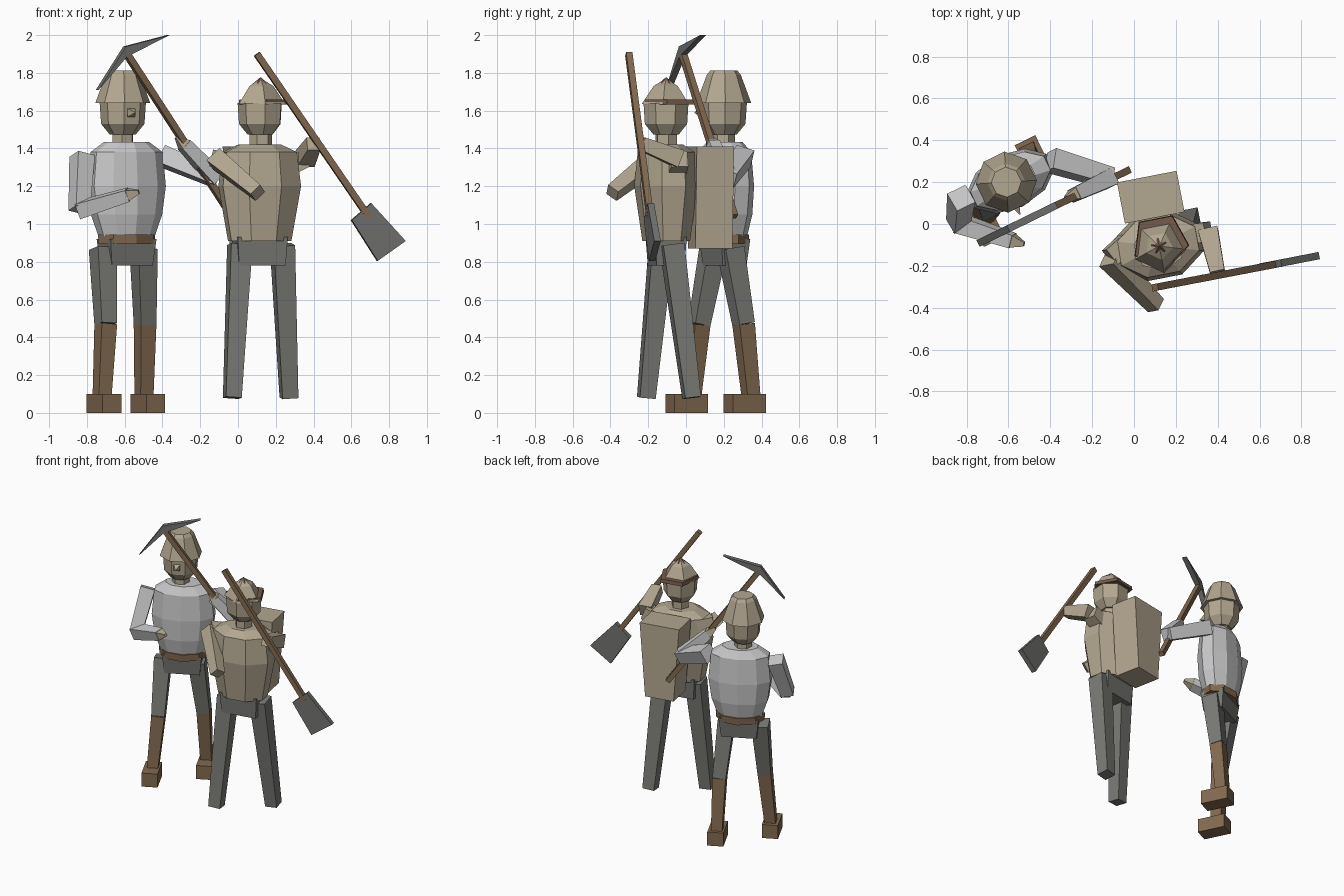
import bpy, bmesh, math
from mathutils import Vector, Matrix

if "Cube" in bpy.data.objects:
    bpy.data.objects.remove(bpy.data.objects["Cube"])

def mat(name, r, g, b):
    m = bpy.data.materials.new(name)
    m.diffuse_color = (r, g, b, 1)
    m.use_nodes = True
    m.node_tree.nodes["Principled BSDF"].inputs["Base Color"].default_value = m.diffuse_color
    return m

TAN = mat("tan", 0.45, 0.385, 0.28)
SHIRT = mat("light_grey", 0.58, 0.58, 0.59)
GREY = mat("trouser_grey", 0.19, 0.19, 0.175)
STEEL = mat("steel_grey", 0.165, 0.165, 0.16)
BROWN = mat("leather_brown", 0.225, 0.142, 0.08)
DARK = mat("dark_brown", 0.18, 0.105, 0.072)

def finish(name, bm, material):
    bmesh.ops.recalc_face_normals(bm, faces=bm.faces)
    me = bpy.data.meshes.new(name)
    bm.to_mesh(me)
    bm.free()
    me.materials.append(material)
    ob = bpy.data.objects.new(name, me)
    bpy.context.collection.objects.link(ob)
    return ob

def bridge(name, rings, material):
    """Skin a list of closed rings and cap both ends."""
    bm = bmesh.new()
    vs = [[bm.verts.new(p) for p in r] for r in rings]
    n = len(vs[0])
    for a, b in zip(vs, vs[1:]):
        for i in range(n):
            j = (i + 1) % n
            bm.faces.new((a[i], a[j], b[j], b[i]))
    bm.faces.new(vs[0])
    bm.faces.new(vs[-1])
    return finish(name, bm, material)

def loft(name, centre, rot, sides, profile, material, phase=0.0):
    """Upright faceted body; profile rows are (rx, ry, z)."""
    R = Matrix.Rotation(math.radians(rot), 3, 'Z')
    rings = []
    for rx, ry, z in profile:
        ring = []
        for i in range(sides):
            a = math.radians(phase) + math.tau * i / sides
            ring.append(R @ Vector((rx * math.cos(a), ry * math.sin(a), 0))
                        + Vector((centre[0], centre[1], z)))
        rings.append(ring)
    return bridge(name, rings, material)

def box(name, centre, rot, profile, material):
    """Upright block; profile rows are (width, depth, z)."""
    k = math.sqrt(0.5)
    return loft(name, centre, rot, 4, [(w * k, d * k, z) for w, d, z in profile], material, 45)

def limb(name, p0, p1, w0, w1, rot, material):
    """Square tapered bar between two points."""
    p0, p1 = Vector(p0), Vector(p1)
    d = (p1 - p0).normalized()
    ref = Matrix.Rotation(math.radians(rot), 3, 'Z') @ Vector((0, -1, 0))
    if abs(d.dot(ref)) > 0.8:
        ref = Vector((0, 0, 1))
    u = d.cross(ref).normalized()
    v = d.cross(u)
    rings = [[p + (u * a + v * b) * w / 2 for a, b in ((1, 1), (-1, 1), (-1, -1), (1, -1))]
             for p, w in ((p0, w0), (p1, w1))]
    return bridge(name, rings, material)

def plate(name, origin, rot, pts, thick, material):
    """Vertical flat plate; pts are front-view (x, z)."""
    s = math.radians(rot)
    R = Matrix.Rotation(s, 3, 'Z')
    o = Vector((origin[0], origin[1], 0))
    rings = [[o + R @ Vector(((x - origin[0]) / math.cos(s), t, z)) for x, z in pts]
             for t in (-thick / 2, thick / 2)]
    return bridge(name, rings, material)

# ---------- worker with pickaxe ----------
A = 26
ca = (-0.59, 0.205)
ha = (-0.61, 0.2)
loft("pick_torso", ca, A, 10, [(.145, .10, .90), (.20, .13, 1.05), (.222, .135, 1.2),
     (.205, .12, 1.38), (.125, .085, 1.435)], SHIRT, 18)
loft("pick_belt", ca, A, 8, [(.165, .12, .895), (.168, .122, .945)], BROWN, 0)
box("pick_pelvis", ca, A, [(.24, .14, .78), (.27, .17, .92)], GREY)
loft("pick_neck", ha, A, 6, [(.06, .06, 1.40), (.06, .06, 1.5)], TAN)
loft("pick_head", ha, A, 8, [(.07, .07, 1.475), (.115, .115, 1.53), (.124, .124, 1.66)], TAN, 22.5)
loft("pick_hat", ha, A, 8, [(.146, .146, 1.64), (.09, .09, 1.79), (.072, .072, 1.812)], TAN, 22.5)
limb("pick_nose", (-.565, .09, 1.59), (-.545, .045, 1.59), .045, .004, A, TAN)

legs = [("front", (-.715, .145, .87), (-.70, .07, .47), (-.72, .03, .08), (-.71, .003)),
        ("rear", (-.50, .235, .87), (-.492, .305, .47), (-.498, .345, .08), (-.478, .312))]
for side, hip, knee, ankle, foot in legs:
    limb("pick_thigh_" + side, hip, knee, .112, .09, A, GREY)
    limb("pick_boot_shaft_" + side, knee, ankle, .09, .075, A, BROWN)
    box("pick_foot_" + side, foot, A, [(.11, .196, 0), (.11, .196, .1)], BROWN)

arms = [("right", (-.825, .125, 1.36), (-.84, .005, 1.075), (-.58, -.08, 1.155), (-.525, -.097, 1.17)),
        ("left", (-.40, .305, 1.36), (-.115, .22, 1.24), (-.285, .14, 1.42), (-.325, .122, 1.46))]
for side, sh, el, wr, tip in arms:
    limb("pick_upper_arm_" + side, sh, el, .10, .085, A, SHIRT)
    limb("pick_forearm_" + side, el, wr, .085, .065, A, SHIRT)
    limb("pick_hand_" + side, wr, tip, .06, .02, A, TAN)

# pickaxe
limb("pickaxe_handle", (-.595, -.02, 1.91), (-.03, .255, 1.04), .034, .034, A, BROWN)
plate("pickaxe_head", (-.585, -.015), A,
      [(-.745, 1.71), (-.60, 1.94), (-.37, 2.0), (-.595, 1.885)], .035, STEEL)

# ---------- worker with shovel ----------
B = 11
cb = (.115, -.105)
hb = (.12, -.105)
loft("shovel_torso", cb, B, 8, [(.175, .125, .91), (.228, .168, 1.2), (.205, .15, 1.38),
     (.12, .09, 1.42)], TAN, 22.5)
box("shovel_pelvis", cb, B, [(.25, .15, .78), (.27, .17, .93)], GREY)
loft("shovel_neck", hb, B, 6, [(.06, .06, 1.39), (.06, .06, 1.5)], TAN)
loft("shovel_head", hb, B, 7, [(.07, .07, 1.475), (.115, .115, 1.53), (.122, .122, 1.64)], TAN, -90)
loft("cap_crown", hb, B, 5, [(.132, .132, 1.635), (.068, .068, 1.73), (.02, .02, 1.76)], TAN, -90)
loft("cap_brim", (.125, -.085), B, 5, [(.14, .14, 1.632), (.135, .135, 1.658)], DARK, -90)
loft("cap_button", hb, B, 5, [(.04, .04, 1.745), (.004, .004, 1.775)], DARK, 90)
box("backpack", (.08, .128), B, [(.21, .20, .87), (.29, .20, 1.41)], TAN)

for side, hip, foot in (("front", (.01, -.13, .89), (-.03, -.21, .08)),
                        ("rear", (.235, -.075, .89), (.27, .03, .08))):
    limb("shovel_leg_" + side, hip, foot, .115, .085, B, GREY)

for side, sh, el, wr in (("right", (-.03, -.09, 1.32), (-.115, -.16, 1.345), (.105, -.39, 1.165)),
                         ("left", (.27, -.05, 1.31), (.355, -.035, 1.345), (.40, -.235, 1.425))):
    limb("shovel_upper_arm_" + side, sh, el, .10, .09, B, TAN)
    limb("shovel_forearm_" + side, el, wr, .095, .07, B, TAN)

# shovel
limb("shovel_handle", (.10, -.303, 1.90), (.69, -.19, 1.04), .034, .034, B, BROWN)
plate("shovel_blade", (.735, -.18), B,
      [(.60, 1.02), (.703, 1.11), (.885, .91), (.737, .805)], .035, STEEL)
